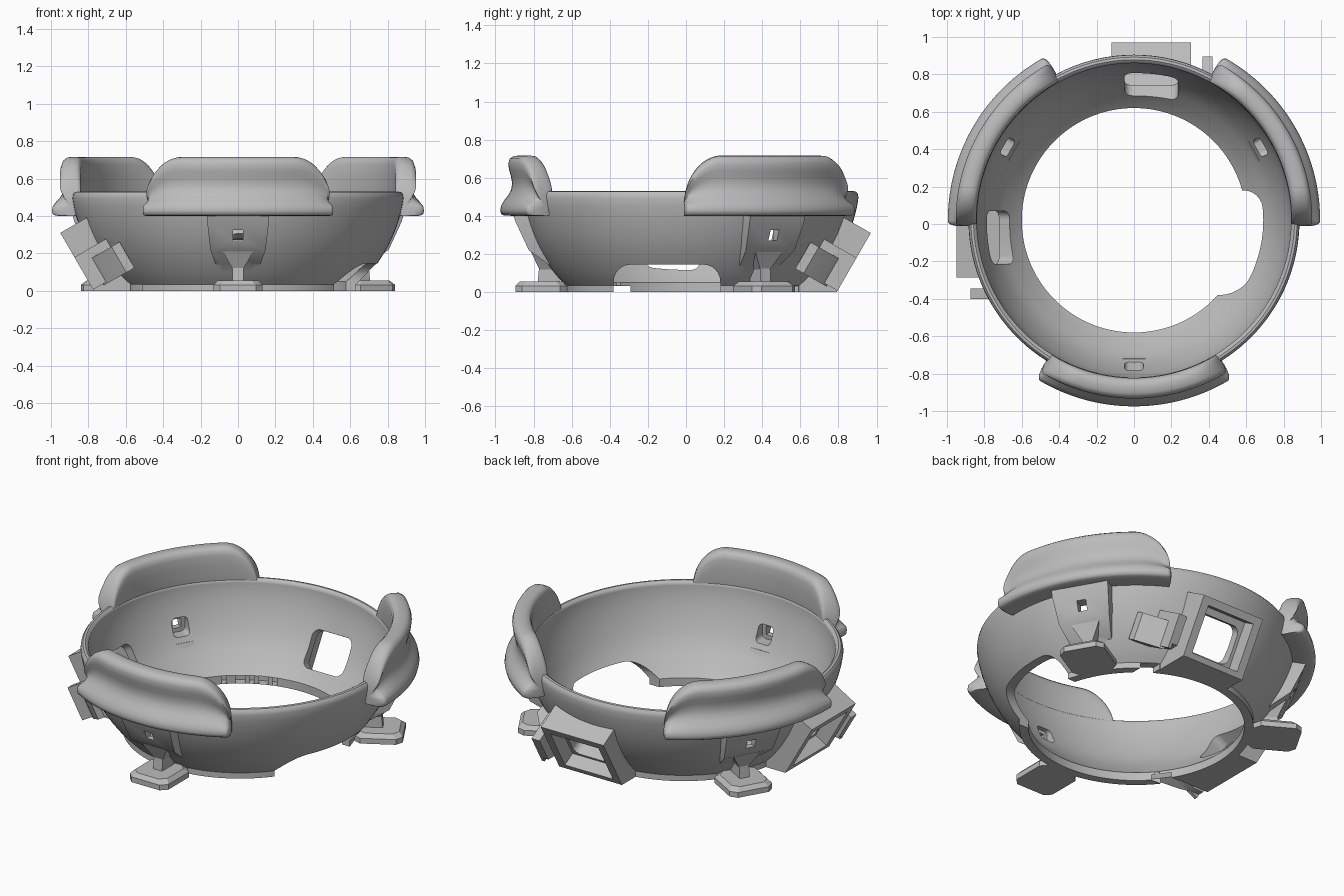
import bpy, bmesh
from math import sin, cos, radians, pi, sqrt
from mathutils import Vector, Matrix

cube = bpy.data.objects.get("Cube")
if cube:
    bpy.data.objects.remove(cube, do_unlink=True)

CY = 0.02          # ring centre in y
SEGS = 144
grey = bpy.data.materials.new("mid grey")
grey.use_nodes = True
grey.diffuse_color = (0.5, 0.5, 0.5, 1)
grey.node_tree.nodes["Principled BSDF"].inputs["Base Color"].default_value = (0.5, 0.5, 0.5, 1)


def finish(name, bm):
    bmesh.ops.recalc_face_normals(bm, faces=bm.faces)
    mesh = bpy.data.meshes.new(name)
    bm.to_mesh(mesh)
    bm.free()
    mesh.materials.append(grey)
    obj = bpy.data.objects.new(name, mesh)
    bpy.context.collection.objects.link(obj)
    return obj


def hull(name, pts):
    bm = bmesh.new()
    for p in pts:
        bm.verts.new(p)
    out = bmesh.ops.convex_hull(bm, input=bm.verts)
    bmesh.ops.delete(bm, geom=list({v for v in out["geom_interior"] if isinstance(v, bmesh.types.BMVert)}))
    bmesh.ops.dissolve_limit(bm, angle_limit=0.01, verts=bm.verts, edges=bm.edges)
    return finish(name, bm)


def revolve(name, profile):
    # profile begins and ends on the axis
    bm = bmesh.new()
    vs = [bm.verts.new((r, CY, z)) for r, z in profile]
    es = [bm.edges.new(pair) for pair in zip(vs, vs[1:])]
    bmesh.ops.spin(bm, geom=vs + es, cent=(0, CY, 0), axis=(0, 0, 1), angle=2 * pi, steps=SEGS)
    bmesh.ops.remove_doubles(bm, verts=bm.verts, dist=0.0002)
    return finish(name, bm)


def combine(base, parts, operation):
    for part in parts:
        mod = base.modifiers.new("join", "BOOLEAN")
        mod.object, mod.operation, mod.solver = part, operation, "EXACT"
        dg = bpy.context.evaluated_depsgraph_get()
        mesh = bpy.data.meshes.new_from_object(base.evaluated_get(dg))
        base.modifiers.clear()
        base.data = mesh
        bpy.data.objects.remove(part, do_unlink=True)


def smooth(obj, angle=35):
    bpy.ops.object.select_all(action="DESELECT")
    obj.select_set(True)
    bpy.context.view_layer.objects.active = obj
    bpy.ops.object.shade_smooth_by_angle(angle=radians(angle))


def rounded_rect(a0, a1, b0, b1, rad, n=6):
    corners = [(a1 - rad, b1 - rad), (a0 + rad, b1 - rad), (a0 + rad, b0 + rad), (a1 - rad, b0 + rad)]
    return [(ca + rad * cos(pi / 2 * (q + i / n)), cb + rad * sin(pi / 2 * (q + i / n)))
            for q, (ca, cb) in enumerate(corners) for i in range(n + 1)]


def polar(deg, r, side, z):
    a = radians(deg)
    return (r * cos(a) - side * sin(a), CY + r * sin(a) + side * cos(a), z)


def slant(mirrored, x, n, v):
    # bracket coordinates: x along the wall, n out of the tilted face, v up the face
    y = 0.95 + 0.866 * n + 0.5 * v
    z = 0.31 - 0.5 * n + 0.866 * v
    return (-y, CY - x, z) if mirrored else (x, CY + y, z)


def slant_box(name, m, x0, x1, n0, n1, v0, v1):
    return hull(name, [slant(m, x, n, v) for x in (x0, x1) for n in (n0, n1) for v in (v0, v1)])


LEGS = {"front": -90, "back_right": 30, "back_left": 150}

# Bowl ring: outer solid, later hollowed
bowl = revolve("bowl_ring", [
    (0, 0), (0.65, 0), (0.65, 0.035), (0.68, 0.065), (0.71, 0.1), (0.748, 0.15), (0.78, 0.2),
    (0.808, 0.25), (0.831, 0.3), (0.85, 0.35), (0.866, 0.4), (0.878, 0.45), (0.885, 0.495),
    (0.882, 0.515), (0.872, 0.528), (0.858, 0.53), (0.847, 0.523), (0.835, 0.505), (0, 0.505)])
hollow = revolve("hollow", [
    (0, -0.1), (0.6, -0.1), (0.6, 0.05), (0.63, 0.077), (0.66, 0.11), (0.7, 0.155), (0.735, 0.2),
    (0.762, 0.25), (0.785, 0.3), (0.804, 0.35), (0.82, 0.4), (0.832, 0.45), (0.84, 0.505),
    (0.84, 0.8), (0, 0.8)])

# Leg pads and tilted brackets on the wall
added, cuts = [], []
for deg in LEGS.values():
    added.append(hull("pad", [polar(deg, r, s * w, z) for s in (-1, 1) for r, w, z in (
        (0.75, 0.165, 0.415), (0.93, 0.165, 0.415), (0.915, 0.165, 0.37), (0.845, 0.148, 0.22),
        (0.735, 0.12, 0.14), (0.69, 0.12, 0.14))]))
    cuts.append(hull("slot", [polar(deg, r, s, z) for r in (0.6, 1.1)
                              for s in (-0.026, 0.026) for z in (0.27, 0.325)]))
    cuts.append(hull("slot_inside", [polar(deg, r, s, z) for r in (0.6, 0.83)
                                     for s, z in rounded_rect(-0.05, 0.05, 0.245, 0.345, 0.025)]))
for m in (False, True):
    added.append(slant_box("frame", m, -0.12, 0.305, -0.25, 0, -0.5, 0))
    added.append(slant_box("tab", m, 0.365, 0.42, -0.22, 0, -0.35, -0.15))
    added.append(hull("flare", [slant(m, x, n, v) for v in (-0.36, -0.2) for x, n in (
        (0.40, -0.06), (0.44, -0.1), (0.52, -0.2), (0.40, -0.25), (0.52, -0.25))]))
    cuts.append(slant_box("recess", m, -0.07, 0.255, -0.085, 0.1, -0.325, -0.045))
    cuts.append(hull("window", [slant(m, x, n, v) for n in (-0.45, 0.1)
                                for x, v in rounded_rect(-0.05, 0.235, -0.31, -0.085, 0.045)]))
    cuts.append(hull("notch", [(-y, CY - x, z) if m else (x, CY + y, z) for x in (0.31, 0.4)
                               for y in (0.4, 1) for z in (-0.1, 0.033)]))

# Side opening with rounded top corners, and the flat base
cuts.append(hull("side_opening", [(x, y, z) for x in (0.3, 1.1)
                                  for y, z in rounded_rect(-0.38, 0.18, -0.3, 0.145, 0.09)]))
cuts.append(hull("ground_trim", [(x, y, z) for x in (-2, 2) for y in (-2, 2) for z in (-1, 0)]))
combine(bowl, added, "UNION")
combine(bowl, [hollow] + cuts, "DIFFERENCE")
smooth(bowl)

# Flared guards standing on the rim
GUARD = [(0.86, 0.405), (0.856, 0.44), (0.846, 0.5), (0.842, 0.56), (0.842, 0.62), (0.843, 0.675),
         (0.85, 0.7), (0.865, 0.714), (0.89, 0.717), (0.925, 0.714), (0.945, 0.7), (0.953, 0.675),
         (0.948, 0.64), (0.938, 0.605), (0.932, 0.57), (0.938, 0.535), (0.955, 0.505),
         (0.975, 0.48), (0.99, 0.455), (0.995, 0.43), (0.99, 0.41), (0.975, 0.402), (0.92, 0.4)]


def guard(name, deg):
    bm = bmesh.new()
    rings = []
    for i in range(61):
        t = -sin(pi / 2 * (1 - i / 30))          # dense towards the ends
        a = abs(t)
        k = min(1, max(0, (a - 0.6) / 0.4))
        high = 0.012 + 0.988 * sqrt(1 - k * k)   # top drops at the ends
        e = max(0, (a - 0.95) / 0.05)
        wide = 0.35 + 0.65 * sqrt(1 - min(1, e * e))
        ring = []
        for r, z in GUARD:
            z2 = 0.45 + (z - 0.45) * high if z > 0.45 else z
            r2 = 0.865 + (r - 0.865) * wide
            ring.append(bm.verts.new(polar(deg + 32 * t, r2, 0, z2)))
        rings.append(ring)
    n = len(GUARD)
    for r0, r1 in zip(rings, rings[1:]):
        for j in range(n):
            bm.faces.new((r0[j], r0[(j + 1) % n], r1[(j + 1) % n], r1[j]))
    bm.faces.new(rings[0])
    bm.faces.new(rings[-1])
    smooth(finish(name, bm), 50)


# Stem, gusset and chamfered foot under each pad
for side, deg in LEGS.items():
    guard(side + "_guard", deg)
    hull(side + "_gusset", [polar(deg, r, s * w, z) for s in (-1, 1) for r, w, z in (
        (0.74, 0.085, 0.215), (0.835, 0.085, 0.215), (0.69, 0.03, 0.12), (0.79, 0.03, 0.12))])
    hull(side + "_stem", [polar(deg, r, s, z) for s in (-0.03, 0.03) for r, z in (
        (0.68, 0.03), (0.80, 0.03), (0.69, 0.14), (0.79, 0.14))])
    foot = []
    for inset, z in ((0, 0), (0, 0.032), (0.022, 0.055)):
        foot += [polar(deg, r, s, z) for r, s in
                 rounded_rect(0.645 + inset, 0.915 - inset, inset - 0.13, 0.13 - inset, 0.035, 1)]
    hull(side + "_foot", foot)
